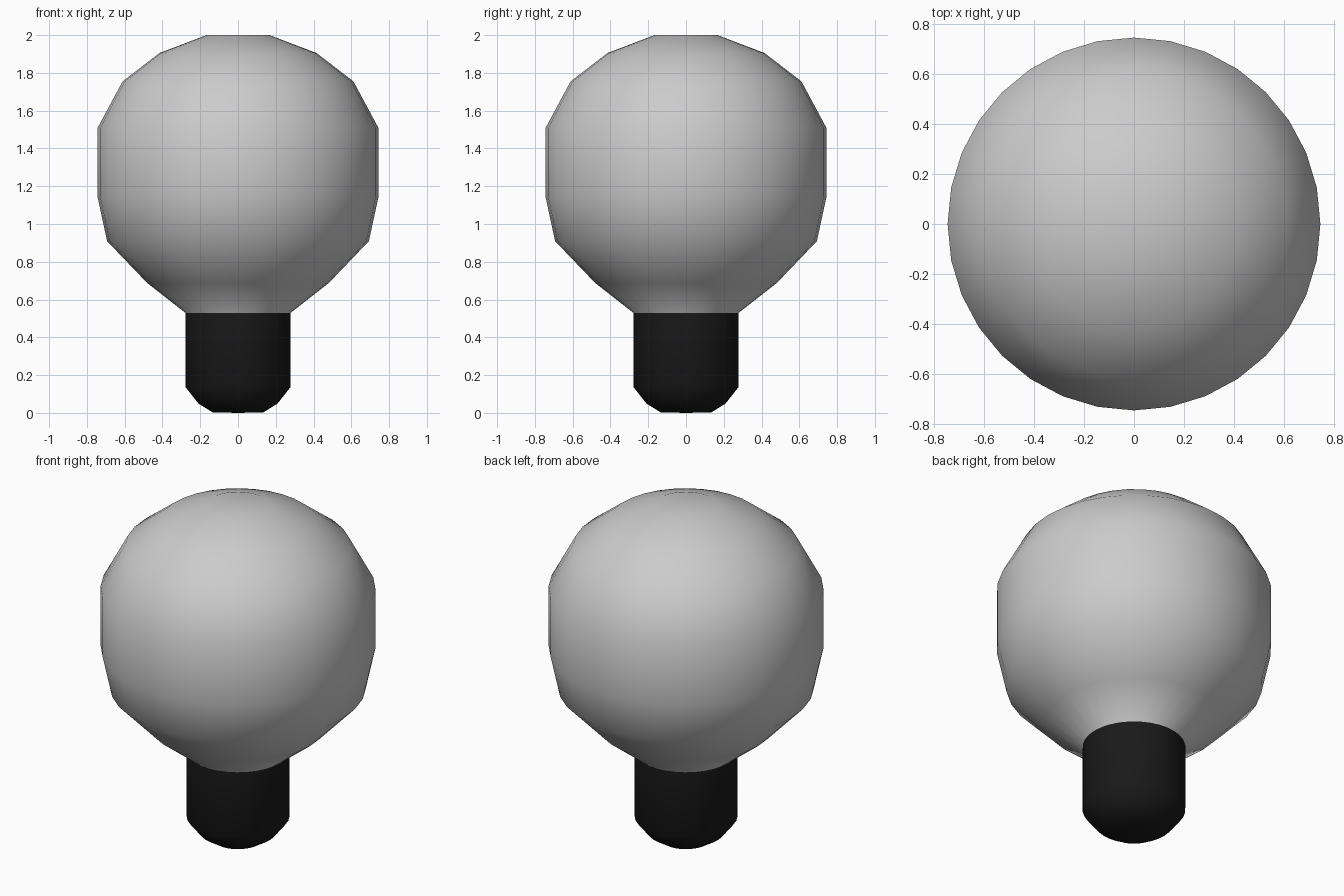
import bpy, bmesh, math

if "Cube" in bpy.data.objects:
    bpy.data.objects.remove(bpy.data.objects["Cube"])

SIDES = 32


def lathe(name, profile):
    """Revolve an (r, z) profile, listed from bottom to top, round the z axis."""
    bm = bmesh.new()
    rings = []
    for r, z in profile:
        if r == 0:
            rings.append([bm.verts.new((0, 0, z))] * SIDES)
        else:
            rings.append([bm.verts.new((r * math.cos(2 * math.pi * i / SIDES),
                                        r * math.sin(2 * math.pi * i / SIDES), z))
                          for i in range(SIDES)])
    for low, high in zip(rings, rings[1:]):
        for i in range(SIDES):
            j = (i + 1) % SIDES
            corners = dict.fromkeys((low[i], low[j], high[j], high[i]))
            bm.faces.new(list(corners)).smooth = True
    mesh = bpy.data.meshes.new(name)
    bm.to_mesh(mesh)
    bm.free()
    obj = bpy.data.objects.new(name, mesh)
    bpy.context.collection.objects.link(obj)
    return obj


# Glass globe, with a short collar seated inside the base
lathe("glass_globe", [(0.275, 0.50), (0.279, 0.53), (0.48, 0.687), (0.693, 0.909),
                      (0.745, 1.15), (0.745, 1.506), (0.611, 1.755),
                      (0.416, 1.905), (0.167, 2.0), (0, 2.0)])

# Black base with rounded foot
base = lathe("base", [(0, 0), (0.135, 0.003), (0.21, 0.05),
                      (0.279, 0.138), (0.279, 0.53)])
black = bpy.data.materials.new("black")
black.diffuse_color = (0.01, 0.01, 0.01, 1)
black.use_nodes = True
black.node_tree.nodes["Principled BSDF"].inputs["Base Color"].default_value = black.diffuse_color
base.data.materials.append(black)
